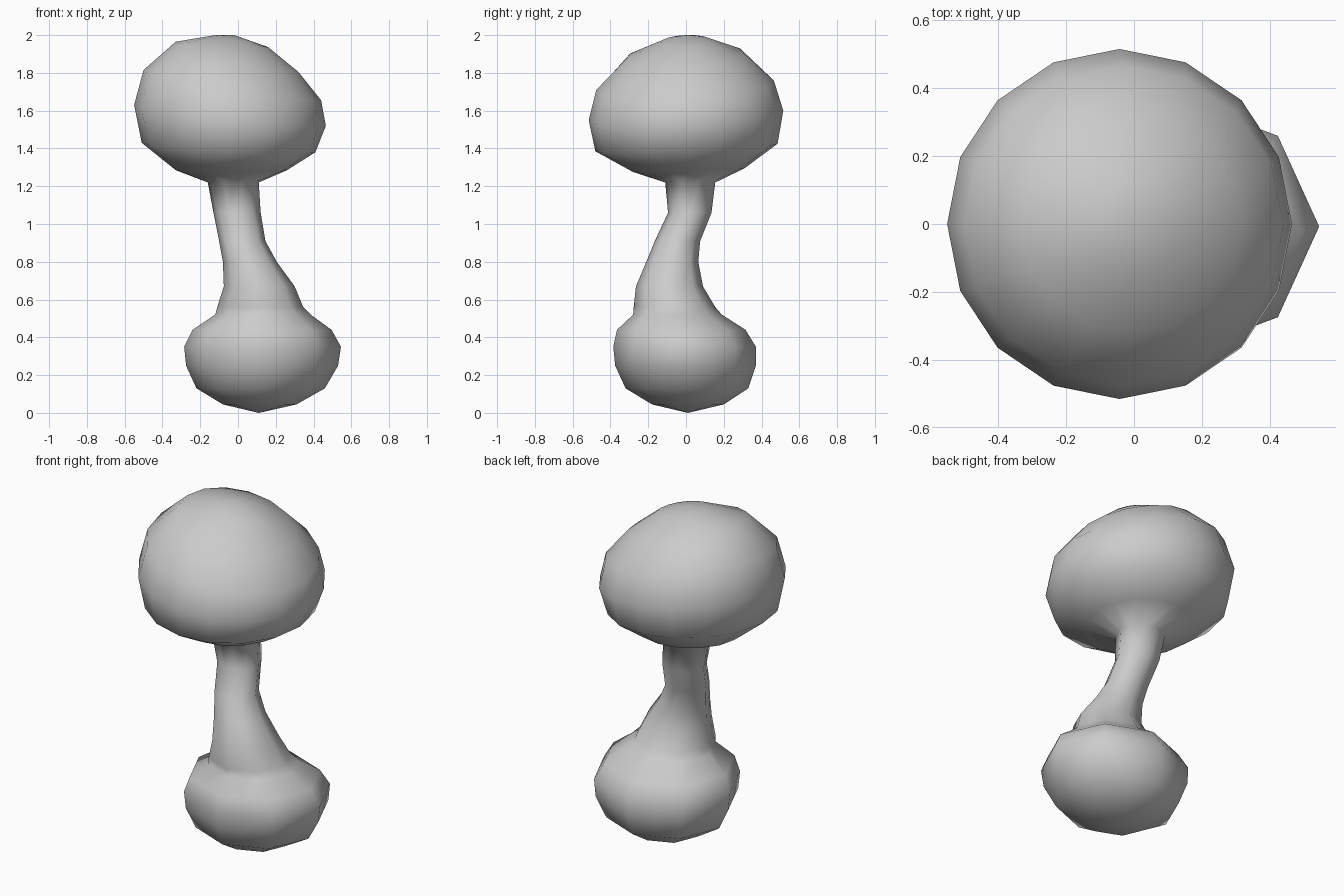
import bpy, bmesh
from math import sin, cos, pi

SIDES = 16
# rings: z, x min, x max, y min, y max
base_and_stalk = [
    (0.045, -0.08, 0.31, -0.18, 0.20),
    (0.13, -0.22, 0.46, -0.32, 0.33),
    (0.25, -0.275, 0.53, -0.375, 0.37),
    (0.35, -0.285, 0.545, -0.385, 0.37),
    (0.44, -0.24, 0.495, -0.365, 0.315),
    (0.52, -0.12, 0.385, -0.28, 0.19),
    (0.56, -0.11, 0.345, -0.277, 0.155),
    (0.67, -0.075, 0.30, -0.265, 0.09),
    (0.80, -0.08, 0.205, -0.21, 0.065),
    (0.91, -0.10, 0.145, -0.165, 0.075),
    (1.06, -0.13, 0.12, -0.095, 0.135),
    (1.22, -0.16, 0.11, -0.11, 0.155),
]
# tilted rings: z, x min, x max, y min, y max, rise along x, rise along y
cap = [
    (1.285, -0.33, 0.26, -0.28, 0.31, 0.0, 0.01),
    (1.405, -0.51, 0.41, -0.48, 0.485, -0.025, 0.02),
    (1.575, -0.55, 0.465, -0.515, 0.515, -0.055, 0.025),
    (1.735, -0.50, 0.44, -0.475, 0.465, -0.08, 0.025),
    (1.885, -0.33, 0.32, -0.32, 0.31, -0.08, 0.015),
    (1.968, -0.12, 0.16, -0.13, 0.13, -0.032, 0.005),
]

bm = bmesh.new()


def ring(z, x0, x1, y0, y1, tx=0, ty=0, octagon=False):
    verts = []
    for i in range(SIDES):
        a = 2 * pi * i / SIDES
        k = cos(pi / 8) if octagon and i % 2 else 1
        c, s = cos(a) * k, sin(a) * k
        verts.append(bm.verts.new(((x0 + x1) / 2 + c * (x1 - x0) / 2,
                                   (y0 + y1) / 2 + s * (y1 - y0) / 2,
                                   z + tx * c + ty * s)))
    return verts


# eight-sided foot and stalk flowing into the sixteen-sided head
rings = [ring(*r, octagon=True) for r in base_and_stalk] + [ring(*r) for r in cap]
bottom = bm.verts.new((0.11, 0.01, 0))
top = bm.verts.new((-0.02, 0.01, 2.0))
for i in range(SIDES):
    j = (i + 1) % SIDES
    for a, b in zip(rings, rings[1:]):
        bm.faces.new((a[i], a[j], b[j], b[i]))
    bm.faces.new((bottom, rings[0][j], rings[0][i]))
    bm.faces.new((top, rings[-1][i], rings[-1][j]))
for f in bm.faces:
    f.smooth = True
bmesh.ops.recalc_face_normals(bm, faces=bm.faces)

mesh = bpy.data.meshes.new("bulbous_stalk")
bm.to_mesh(mesh)
bm.free()
bpy.context.collection.objects.link(bpy.data.objects.new("bulbous_stalk", mesh))
